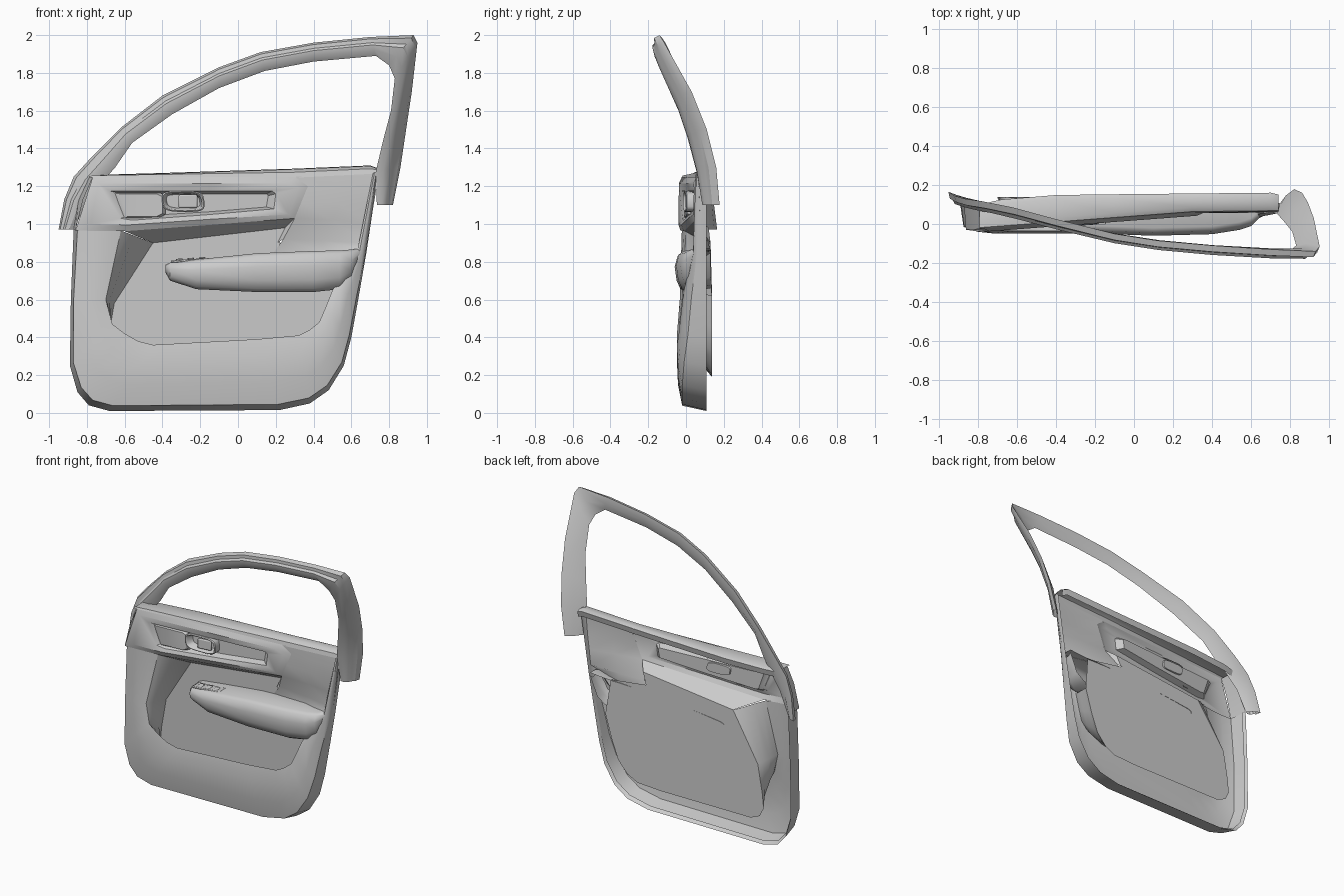
import bpy, bmesh, math
from mathutils import Vector


def make(name, verts, faces, angle=38):
    """Mesh object with merged points, consistent normals and smooth shading."""
    me = bpy.data.meshes.new(name)
    me.from_pydata([tuple(v) for v in verts], [], faces)
    bm = bmesh.new()
    bm.from_mesh(me)
    bmesh.ops.remove_doubles(bm, verts=bm.verts, dist=0.0005)
    bmesh.ops.recalc_face_normals(bm, faces=bm.faces)
    bm.to_mesh(me)
    bm.free()
    ob = bpy.data.objects.new(name, me)
    bpy.context.collection.objects.link(ob)
    bpy.ops.object.select_all(action='DESELECT')
    bpy.context.view_layer.objects.active = ob
    ob.select_set(True)
    bpy.ops.object.shade_smooth_by_angle(angle=math.radians(angle))
    return ob


def loft(name, loops, closed=False, cap_start=False, cap_end=False, angle=38):
    """Bridge loops with equal point counts."""
    n = len(loops[0])
    verts = [p for l in loops for p in l]
    faces = []
    for r in range(len(loops) - 1):
        for i in range(n if closed else n - 1):
            j = (i + 1) % n
            faces.append((r*n + i, r*n + j, (r+1)*n + j, (r+1)*n + i))
    if cap_start:
        faces.append(tuple(range(n)))
    if cap_end:
        faces.append(tuple(range((len(loops)-1)*n, len(loops)*n)))
    return make(name, verts, faces, angle)


def box(name, loc, size, rot=(0, 0, 0), bevel=0.008):
    bpy.ops.mesh.primitive_cube_add(size=1, location=loc, rotation=rot)
    ob = bpy.context.object
    ob.name = name
    ob.scale = size
    bpy.ops.object.transform_apply(location=False, rotation=False, scale=True)
    m = ob.modifiers.new("bevel", 'BEVEL')
    m.width, m.segments = bevel, 2
    bpy.ops.object.shade_smooth_by_angle(angle=math.radians(38))
    return ob


# window frame: outer x, y, z and inner x, y, z at each station
stations = [
    (-.95, .165, .97, -.87, .11, .97), (-.92, .145, 1.13, -.80, .10, 1.12),
    (-.87, .13, 1.25, -.72, .085, 1.22), (-.77, .115, 1.36, -.65, .065, 1.30),
    (-.62, .085, 1.51, -.56, .035, 1.43), (-.40, .025, 1.68, -.35, -.015, 1.58),
    (-.10, -.05, 1.83, -.10, -.07, 1.72), (.12, -.085, 1.91, .14, -.105, 1.81),
    (.40, -.11, 1.96, .40, -.13, 1.86), (.70, -.13, 1.99, .73, -.145, 1.89),
    (.93, -.14, 2.0, .80, -.135, 1.84), (.95, -.115, 1.96, .83, -.11, 1.77),
    (.92, .03, 1.70, .81, -.04, 1.60), (.89, .11, 1.50, .77, .01, 1.45),
    (.86, .16, 1.30, .73, .055, 1.28), (.82, .178, 1.10, .735, .09, 1.10)]
section = [(0, 0), (.1, -.03), (.3, -.028), (.42, -.04), (.7, -.03), (1, 0), (.5, .012)]
loops = []
for s in stations:
    o, i = Vector(s[:3]), Vector(s[3:])
    loops.append([o.lerp(i, t) + Vector((0, d, 0)) for t, d in section])
loft("window_frame", loops, closed=True, angle=32)

# lower trim shell: rim, face and map pocket follow the same stations
rim = [(-.87, .97), (-.885, .6), (-.89, .25), (-.85, .11), (-.79, .04), (-.68, .01), (.22, .015),
       (.38, .05), (.48, .12), (.56, .25), (.60, .4), (.64, .62), (.68, .85), (.745, 1.28)]
lip = [(-.62, .965), (-.70, .60), (-.665, .47), (-.60, .42), (-.53, .38), (-.45, .36), (.10, .39),
       (.32, .41), (.38, .44), (.43, .48), (.46, .55), (.50, .65), (.63, .85), (.715, 1.27)]
floor = [(-.45, .90), (-.655, .58), (-.69, .38), (-.70, .28), (-.67, .22), (-.60, .19), (.10, .19),
         (.28, .20), (.36, .24), (.43, .32), (.48, .45), (.53, .62)]
edge_y = [-.02, -.01, -.015] + [-.02] * 6 + [-.01, .01, .03, .06, .08]
lip_y = [0, -.02] + [-.035] * 7 + [-.025, -.015, 0, .05, .065]


def band(t, ys):
    return [(a[0] + (b[0]-a[0])*t, y, a[1] + (b[1]-a[1])*t) for a, b, y in zip(rim, lip, ys)]


bulge = [-.012] + [min(e, l) - .013 for e, l in zip(edge_y, lip_y)][1:]
mid = [-.022] + [(e + l) / 2 - .015 for e, l in zip(edge_y, lip_y)][1:]
loft("lower_trim", [band(.05, [.085] * 14), band(0, [.108] * 14), band(.03, [.06] * 11 + [.08, .09, .1]),
                    band(.08, edge_y), band(.4, mid), band(.75, bulge), band(1, lip_y)])
pocket_lip = band(1, lip_y)[:12]
pocket_floor = [(x, .138 if z < .7 else .12, z) for x, z in floor]


def wall(t, u):
    """Curved wall: t along the outline, u in depth."""
    return [(a[0] + (b[0]-a[0])*t, a[1] + (b[1]-a[1])*u, a[2] + (b[2]-a[2])*t)
            for a, b in zip(pocket_lip, pocket_floor)]


loft("map_pocket_wall", [pocket_lip, wall(.15, .12), wall(.4, .36), wall(.7, .75), pocket_floor], angle=55)
back = pocket_floor + [(.50, .12, .86), (.22, .13, .90), (.25, .12, .98), (-.10, .12, .94)]
make("map_pocket_back", back, [tuple(range(len(back)))])


# upper trim with sunken decor panel
def beam_y(x):
    return -.04 + .075 * (x + .84)


def ring(pts, d):
    return [(x, beam_y(x) + d, z) for x, z in pts]


face_out = [(-.86, .965), (-.60, .962), (-.15, .995), (.30, 1.03), (.37, 1.2), (.30, 1.25),
            (-.15, 1.25), (-.77, 1.245)]
face_in = [(-.78, 1.0), (-.58, .995), (-.15, 1.025), (.27, 1.05), (.32, 1.19), (.27, 1.215),
           (-.15, 1.215), (-.74, 1.215)]
cut = [(-.62, 1.03), (-.56, 1.02), (-.15, 1.05), (.19, 1.08), (.20, 1.16), (.18, 1.175),
       (-.15, 1.175), (-.68, 1.175)]
cut_floor = [(-.58, 1.045), (-.55, 1.04), (-.15, 1.065), (.15, 1.09), (.16, 1.15), (.15, 1.16),
             (-.15, 1.16), (-.62, 1.16)]
loft("upper_trim", [ring(face_out, .012), ring(face_in, -.005), ring(cut, .005), ring(cut_floor, .045)],
     closed=True, cap_end=True)
out = ring(face_out, .012)
loft("pocket_roof", [out[1:4], [(-.45, .12, .90), (-.10, .12, .94), (.25, .12, .98)]])
loft("trim_front_end", [[out[0], (-.82, beam_y(-.82) + .01, 1.13), out[7]],
                        [(-.87, .10, .97), (-.845, .10, 1.13), (-.79, .10, 1.255)]])

# belt line ledge below the window
belt = []
for x, z, yb in [(-.79, 1.255, .10), (-.68, 1.262, .125), (-.4, 1.27, .148), (-.1, 1.28, .152),
                 (.3, 1.293, .156), (.70, 1.31, .16), (.74, 1.295, .15)]:
    yf = min(beam_y(x), .05)
    zf = 1.245 + max(0, x - .3) * .05
    belt.append([(x, yb - .01, z - .05), (x, yb, z - .01), (x, yb - .02, z), (x, yf + .04, z - .003),
                 (x, yf + .018, (z + zf) / 2 + .005), (x, yf + .012, zf)])
loft("belt_ledge", belt)

# hollow rear panel flowing into the armrest
rows = [[(.30, .058, 1.25), (.5, .062, 1.255), (.735, .065, 1.27)],
        [(.37, .063, 1.2), (.55, .055, 1.2), (.735, .068, 1.2)],
        [(.335, .06, 1.115), (.53, .06, 1.11), (.718, .072, 1.1)],
        [(.30, .057, 1.03), (.5, .072, 1.02), (.702, .075, 1.0)],
        [(.24, .115, .92), (.45, .105, .91), (.685, .08, .90)],
        [(.19, .13, .85), (.45, .11, .855), (.66, .05, .865)]]
loft("rear_panel", rows, angle=60)
make("rear_panel_side", [(.30, .057, 1.03), (.25, .12, .98), (.21, .13, .90), (.24, .115, .92)], [(0, 1, 2, 3)])

# armrest
sections = []
for x, zt, zb, yf in [(-.385, .785, .745, .02), (-.36, .795, .70, -.025), (-.22, .812, .655, -.048),
                      (.1, .845, .64, -.06), (.4, .857, .64, -.052), (.54, .86, .655, -.03),
                      (.60, .865, .70, -.01), (.655, .87, .83, .045)]:
    h = zt - zb
    sections.append([(x, .13, zt), (x, yf + .04, zt), (x, yf + .015, zt - .08*h), (x, yf, zt - .35*h),
                     (x, yf + .01, zb + .3*h), (x, yf + .03, zb + .08*h), (x, yf + .06, zb),
                     (x, .13, zb + .02)])
loft("armrest", sections, cap_start=True, angle=50)

# window switches sunk into the armrest
box("switch_plate", (-.25, .035, .808), (.21, .075, .012), (0, -.07, 0), .004)
for k, x in enumerate((-.31, -.25, -.19)):
    box("window_switch_%d" % (k + 1), (x, .03, .812 + (x + .25) * .07), (.035, .045, .012), (.15, -.07, 0), .004)


# inner door handle: bezel, cup and lever
def oval(w, h, y, n=24):
    pts = []
    for i in range(n):
        a = 2 * math.pi * i / n
        c, s = math.cos(a), math.sin(a)
        pts.append((-.29 + w * math.copysign(abs(c)**.55, c) - .01 * s, y + .075 * w * c,
                    1.12 + h * math.copysign(abs(s)**.55, s)))
    return pts


y0 = beam_y(-.29)
loft("handle_bezel", [oval(.112, .056, y0 + .04), oval(.112, .056, y0 - .004), oval(.106, .05, y0 - .009),
                      oval(.098, .043, y0 - .002), oval(.085, .034, y0 + .055)], closed=True, cap_end=True)
box("handle_lever", (-.265, y0 + .008, 1.12), (.10, .016, .07), (0, 0, .12), .007)

# curved pad ahead of the handle
loft("handle_front_pad", [
    [(-.66, .0, 1.165), (-.41, .02, 1.165), (-.385, .025, 1.15), (-.385, .025, 1.05), (-.41, .02, 1.035),
     (-.60, .0, 1.03)],
    [(-.63, -.01, 1.16), (-.43, .0, 1.16), (-.40, .005, 1.145), (-.40, .005, 1.055), (-.43, .0, 1.04),
     (-.585, -.01, 1.04)]], closed=True, cap_end=True)
